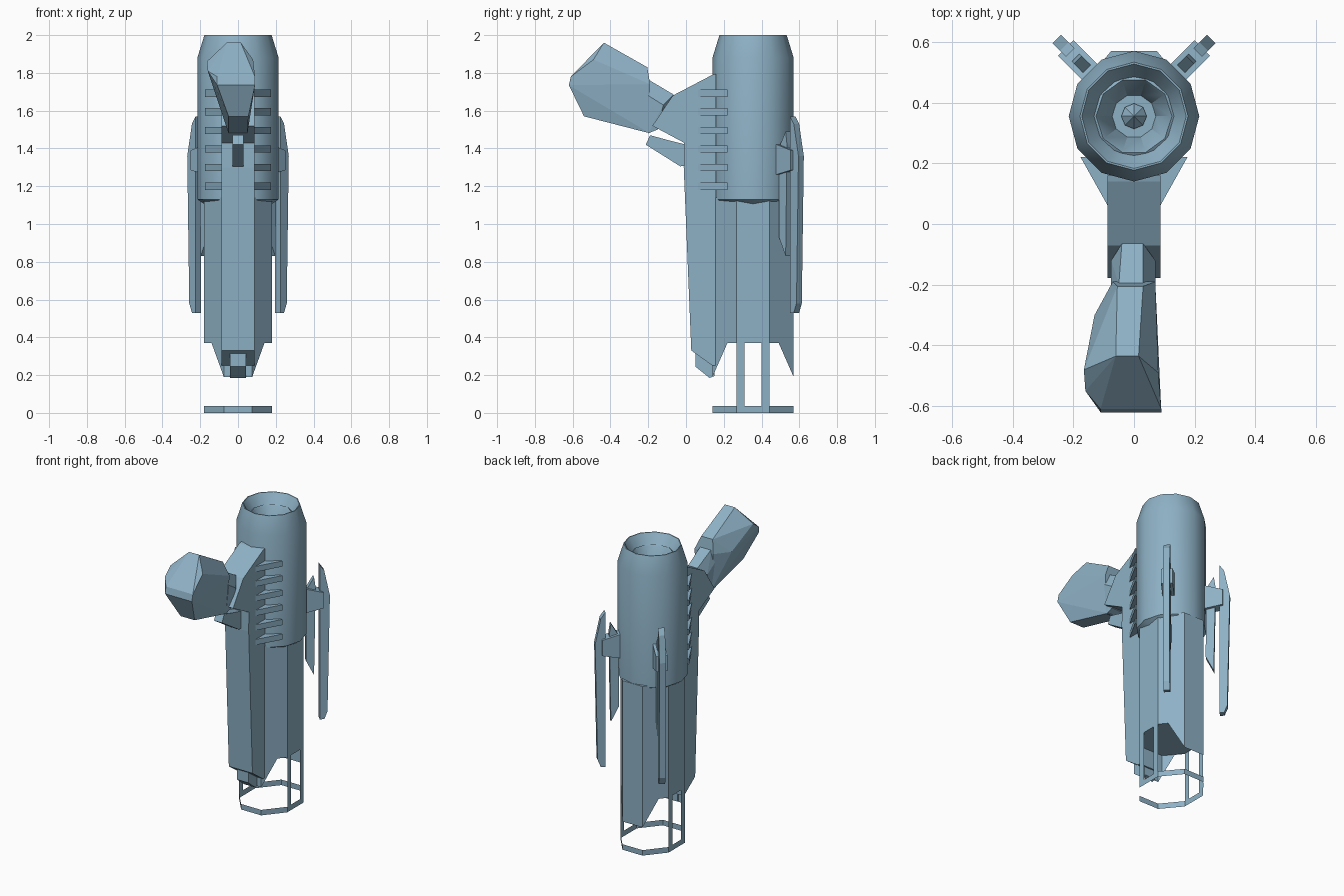
import bpy, bmesh, math
from mathutils import Vector

if "Cube" in bpy.data.objects:
    bpy.data.objects.remove(bpy.data.objects["Cube"])

blue = bpy.data.materials.new("steel blue")
blue.diffuse_color = (0.27, 0.44, 0.56, 1)
blue.use_nodes = True
blue.node_tree.nodes["Principled BSDF"].inputs["Base Color"].default_value = blue.diffuse_color
CY = 0.355  # barrel axis in y


def add(name, bm, smooth=False, fix=True):
    if fix:
        bmesh.ops.recalc_face_normals(bm, faces=bm.faces)
    me = bpy.data.meshes.new(name)
    bm.to_mesh(me)
    bm.free()
    ob = bpy.data.objects.new(name, me)
    bpy.context.collection.objects.link(ob)
    me.materials.append(blue)
    if smooth:
        bpy.ops.object.select_all(action='DESELECT')
        ob.select_set(True)
        bpy.context.view_layer.objects.active = ob
        bpy.ops.object.shade_smooth_by_angle(angle=math.radians(32))
    return ob


def prism(name, profile, half, oy=0.0, angle=90):
    """Extrude a (distance, z) profile sideways; angle is the profile plane's heading."""
    a = math.radians(angle)
    d, n = Vector((math.cos(a), math.sin(a), 0)), Vector((-math.sin(a), math.cos(a), 0))
    bm = bmesh.new()
    rows = [[bm.verts.new(Vector((0, oy, z)) + d * u + n * s) for u, z in profile]
            for s in (-half, half)]
    bm.faces.new(rows[0])
    bm.faces.new(rows[1][::-1])
    for i in range(len(profile)):
        j = (i + 1) % len(profile)
        bm.faces.new((rows[0][i], rows[0][j], rows[1][j], rows[1][i]))
    return add(name, bm)


def hull(name, pts):
    bm = bmesh.new()
    for p in pts:
        bm.verts.new(p)
    r = bmesh.ops.convex_hull(bm, input=bm.verts)
    junk = [g for g in set(r["geom_interior"] + r["geom_unused"]) if isinstance(g, bmesh.types.BMVert)]
    bmesh.ops.delete(bm, geom=junk, context='VERTS')
    bmesh.ops.dissolve_limit(bm, angle_limit=math.radians(4), verts=bm.verts, edges=bm.edges)
    return add(name, bm)


def lathe(name, profile, sides):
    bm = bmesh.new()
    rings = []
    for r, z in profile:
        if r == 0:
            rings.append([bm.verts.new((0, CY, z))] * sides)
        else:
            rings.append([bm.verts.new((r * math.cos(math.tau * i / sides),
                                        CY + r * math.sin(math.tau * i / sides), z))
                          for i in range(sides)])
    for a, b in zip(rings, rings[1:]):
        for i in range(sides):
            j = (i + 1) % sides
            bm.faces.new(list(dict.fromkeys((a[i], a[j], b[j], b[i]))))
    return add(name, bm, smooth=True)


# barrel with tapered muzzle and hollow bore
lathe("barrel", [(0.17, 1.10), (0.215, 1.13), (0.215, 1.88), (0.178, 2.0),
                 (0.172, 2.0), (0.128, 1.93)], 12)
lathe("bore_ring", [(0.14, 1.93), (0.125, 1.94), (0.118, 1.93), (0.072, 1.80), (0.0, 1.80)], 10)
lathe("bore_pin", [(0.042, 1.79), (0.042, 1.81), (0.0, 1.86)], 8)

# lower body: octagon with pointed front and back flaps
octo = [(0.075, -0.215), (0.18, -0.087), (0.18, 0.087), (0.075, 0.215),
        (-0.075, 0.215), (-0.18, 0.087), (-0.18, -0.087), (-0.075, -0.215)]
bm = bmesh.new()
edge = []
for i, p in enumerate(octo):
    q = octo[(i + 1) % 8]
    edge.append((*p, 0.19 if abs(p[1]) > 0.2 else 0.37))
    if i % 2 == 0 and p[0] != q[0] and p[1] != q[1]:
        t = 0.62 if abs(p[1]) > 0.2 else 0.38
        edge.append((p[0] + (q[0] - p[0]) * t, p[1] + (q[1] - p[1]) * t, 0.37))
low = [bm.verts.new((x, CY + y, z)) for x, y, z in edge]
top = [bm.verts.new((x, CY + y, 1.14)) for x, y, z in edge]
for i in range(len(low)):
    j = (i + 1) % len(low)
    bm.faces.new((low[i], low[j], top[j], top[i]))
bm.faces.new(top)
bm.faces.new([bm.verts.new((x * 0.995, CY + y * 0.995, 0.372)) for x, y in octo][::-1])
add("lower_body", bm, fix=False)

# thin base ring and its struts
bm = bmesh.new()
lo = [bm.verts.new((x, CY + y, 0)) for x, y in octo]
hi = [bm.verts.new((x, CY + y, 0.037)) for x, y in octo]
for i in range(8):
    j = (i + 1) % 8
    bm.faces.new((lo[i], lo[j], hi[j], hi[i]))
add("base_ring", bm, fix=False)
for s in (-1, 1):
    for y in (-0.0665, 0.0665):
        bm = bmesh.new()
        c = [(y - 0.0205, 0.037), (y + 0.0205, 0.037), (y + 0.0205, 0.37), (y - 0.0205, 0.37)]
        bm.faces.new([bm.verts.new((s * 0.18, CY + u, z)) for u, z in c[::s]])
        add("base_strut", bm, fix=False)

# front slab with the raised grip mount, trigger and lower nozzle
prism("front_slab", [(0.16, 1.795), (0.14, 1.79), (-0.07, 1.68), (-0.178, 1.52), (-0.01, 1.43),
                     (-0.012, 1.3), (0.028, 0.33), (0.14, 0.25), (0.16, 0.25)], 0.088)
prism("trigger", [(-0.19, 1.47), (-0.213, 1.42), (-0.03, 1.305), (0.0, 1.31), (0.0, 1.42),
                  (-0.08, 1.44)], 0.03)
prism("lower_nozzle", [(0.05, 0.32), (0.05, 0.245), (0.125, 0.185), (0.15, 0.195), (0.15, 0.27)], 0.042)

# grip: faceted swollen end and slim neck
hull("grip", [(-0.06, -0.435, 1.96), (0.015, -0.435, 1.96), (0.08, -0.49, 1.87),
              (0.09, -0.61, 1.78), (-0.11, -0.61, 1.78), (-0.16, -0.55, 1.81),
              (-0.165, -0.48, 1.86), (0.09, -0.62, 1.735), (-0.11, -0.62, 1.735),
              (0.055, -0.54, 1.57), (-0.05, -0.54, 1.57), (-0.13, -0.3, 1.73),
              (-0.055, -0.205, 1.83), (0.03, -0.205, 1.83), (-0.07, -0.19, 1.74),
              (0.07, -0.19, 1.74), (0.05, -0.19, 1.48), (-0.05, -0.19, 1.48)])
hull("grip_neck", [(-0.05, -0.2, 1.765), (0.03, -0.2, 1.765), (0.03, -0.065, 1.685),
                   (-0.04, -0.065, 1.685), (0.07, -0.12, 1.63), (-0.075, -0.12, 1.63),
                   (0.07, -0.2, 1.68), (-0.075, -0.2, 1.68), (0.05, -0.2, 1.48),
                   (-0.05, -0.2, 1.48), (0.05, -0.15, 1.5), (-0.05, -0.15, 1.5)])

# cooling ribs on both sides
for s in (-1, 1):
    for k in range(6):
        z = 1.20 + k * 0.0985
        hull("cooling_rib", [(s * x, y, z + h) for x, y in ((0.07, 0.063), (0.088, 0.063),
             (0.176, 0.22), (0.07, 0.22)) for h in (-0.019, 0.019)])

# two rear fins on diagonal mounts
for a in (45, 135):
    prism("fin_mount", [(0.18, 1.43), (0.25, 1.41), (0.318, 1.39), (0.318, 1.285), (0.18, 1.255)],
          0.036, CY, a)
    prism("inner_fin", [(0.215, 1.41), (0.262, 1.49), (0.272, 1.42), (0.262, 0.83), (0.212, 0.93)],
          0.018, CY, a)
    prism("outer_fin", [(0.297, 1.57), (0.325, 1.53), (0.36, 1.36), (0.345, 0.58),
                        (0.325, 0.53), (0.297, 0.53)], 0.02, CY, a)
